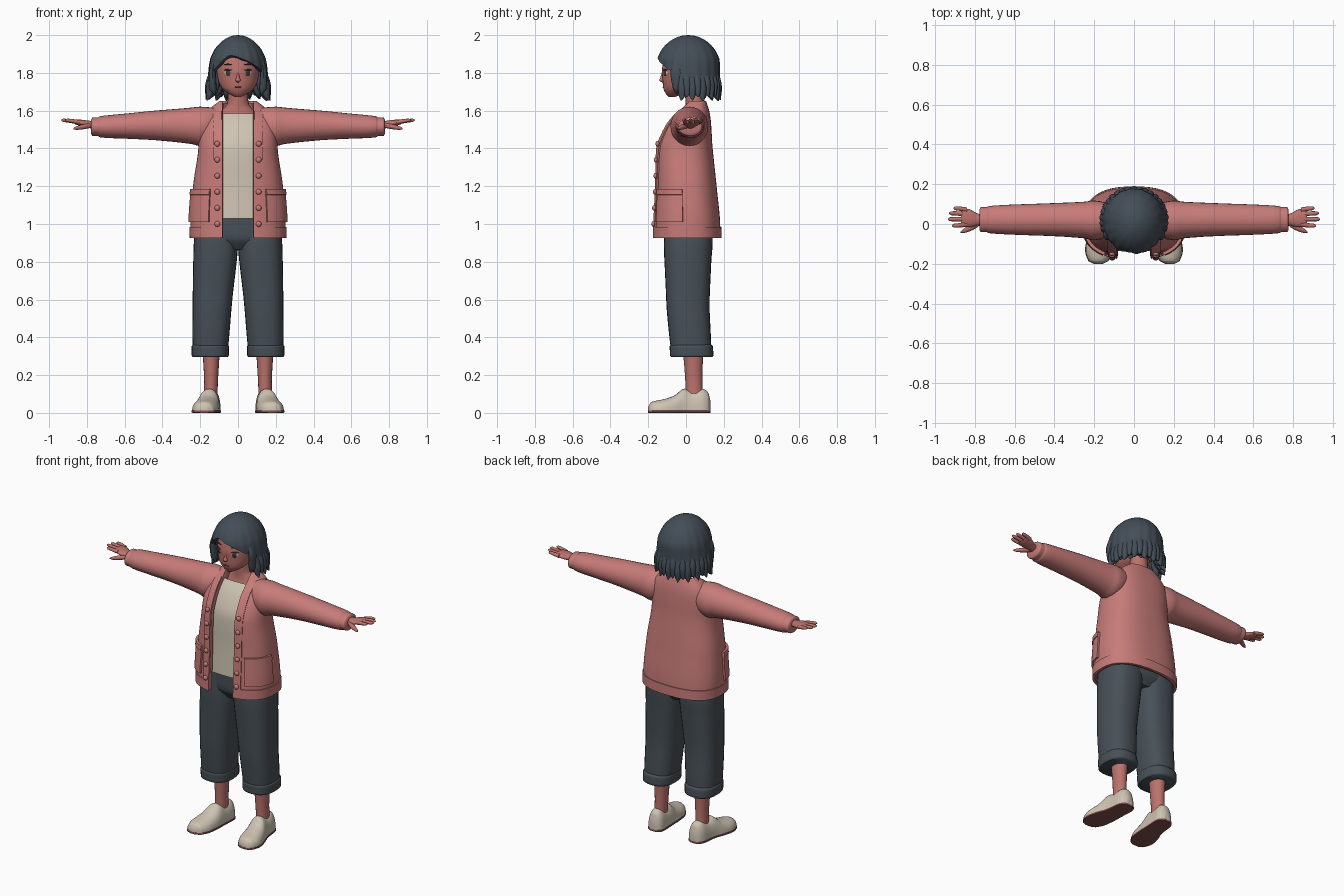
import bpy, bmesh, math, random
from mathutils import Vector, Matrix

if "Cube" in bpy.data.objects:
    bpy.data.objects.remove(bpy.data.objects["Cube"])
random.seed(4)
TAU = 2 * math.pi
SIDES = ((1, "left"), (-1, "right"))
made = []


def material(name, rgb):
    m = bpy.data.materials.new(name)
    m.use_nodes = True
    m.diffuse_color = (*rgb, 1)
    m.node_tree.nodes["Principled BSDF"].inputs["Base Color"].default_value = (*rgb, 1)
    return m


rose = material("rose wool", (.57, .2, .19))
skin = material("skin", (.5, .17, .15))
hair_grey = material("hair slate", (.057, .075, .095))
denim = material("trouser slate", (.064, .08, .095))
cream = material("cream", (.62, .55, .45))
rubber = material("sole brown", (.22, .08, .075))
ink = material("eye dark", (.05, .04, .045))


def finish(name, bm, mat, thick=0):
    me = bpy.data.meshes.new(name)
    bm.to_mesh(me)
    bm.free()
    ob = bpy.data.objects.new(name, me)
    bpy.context.collection.objects.link(ob)
    me.materials.append(mat)
    if thick:
        mod = ob.modifiers.new("thickness", "SOLIDIFY")
        mod.thickness, mod.offset = thick, -1
        bpy.context.view_layer.objects.active = ob
        bpy.ops.object.modifier_apply(modifier=mod.name)
    made.append(ob)
    return ob


def sample(tab, k):
    """Smooth, overshoot-free interpolation of table rows by first column."""
    last = len(tab) - 1
    k = min(max(k, tab[0][0]), tab[last][0])
    i = max(j for j in range(last) if tab[j][0] <= k)
    h = tab[i + 1][0] - tab[i][0]
    t = (k - tab[i][0]) / h

    def slope(j, c):
        return (tab[j + 1][c] - tab[j][c]) / (tab[j + 1][0] - tab[j][0])

    def tangent(j, c):
        if j == 0 or j == last:
            return slope(min(j, last - 1), c)
        a, b = slope(j - 1, c), slope(j, c)
        return 2 * a * b / (a + b) if a * b > 0 else 0

    w = t * t * (3 - 2 * t)
    return [tab[i][c] * (1 - w) + tab[i + 1][c] * w
            + h * t * (1 - t) * ((1 - t) * tangent(i, c) - t * tangent(i + 1, c))
            for c in range(1, len(tab[0]))]


def power(v, p):
    return math.copysign(abs(v) ** (2 / p), v)


def loft(name, axis, tab, mat, s=1, p=2, n=20, per=4, floor=None):
    """Rows: position on axis, two centre coordinates, two radii."""
    keys = [a[0] + (b[0] - a[0]) * j / per for a, b in zip(tab, tab[1:]) for j in range(per)]
    bm, rings = bmesh.new(), []
    for k in keys + [tab[-1][0]]:
        c1, c2, r1, r2 = sample(tab, k)
        ring = []
        for j in range(n):
            a = TAU * j / n
            co = [c1 + r1 * power(math.cos(a), p), c2 + r2 * power(math.sin(a), p)]
            co.insert(axis, k)
            co[0] *= s
            if floor is not None:
                co[2] = max(co[2], floor)
            ring.append(bm.verts.new(co))
        rings.append(ring)
    for lo, hi in zip(rings, rings[1:]):
        for j in range(n):
            bm.faces.new((lo[j], lo[(j + 1) % n], hi[(j + 1) % n], hi[j]))
    bm.faces.new(rings[0])
    bm.faces.new(rings[-1])
    bmesh.ops.recalc_face_normals(bm, faces=bm.faces)
    return finish(name, bm, mat)


def sheet(name, f, nu, nv, mat, thick):
    """Grid surface f(u, v), u counter-clockwise and v upward, thickened inward."""
    bm = bmesh.new()
    g = [[bm.verts.new(f(u / nu, v / nv)) for u in range(nu + 1)] for v in range(nv + 1)]
    for v in range(nv):
        for u in range(nu):
            bm.faces.new((g[v][u], g[v][u + 1], g[v + 1][u + 1], g[v + 1][u]))
    bmesh.ops.remove_doubles(bm, verts=bm.verts, dist=1e-5)
    return finish(name, bm, mat, thick)


def ball(name, loc, size, mat, turn=0):
    bm = bmesh.new()
    m = Matrix.Translation(loc) @ Matrix.Rotation(turn, 4, "Z") @ Matrix.Diagonal((*size, 1))
    bmesh.ops.create_uvsphere(bm, u_segments=16, v_segments=10, radius=1, matrix=m)
    return finish(name, bm, mat)


# Torso shape: height, centre y, half width, half depth
BODY = [(.93, .005, .25, .178), (1, .005, .252, .176), (1.2, 0, .238, .162), (1.4, -.008, .21, .149),
        (1.5, .008, .205, .127), (1.56, .025, .19, .105), (1.61, .045, .15, .075), (1.65, .055, .1, .052)]
P = 2.5
GAP = .083


def torso(a, z, off=0):
    cy, rx, ry = sample(BODY, z)
    return Vector(((rx + off) * power(math.sin(a), P), cy - (ry + off) * power(math.cos(a), P), z))


def angle_at(x, z):
    return math.asin(min(1, (x / sample(BODY, z)[1]) ** (P / 2)))


def torso_sheet(name, a0, a1, z0, z1, off, thick, mat, nu, nv):
    def f(u, v):
        z = z0 + (z1 - z0) * v
        return torso(a0(z) * (1 - u) + a1(z) * u, z, off)
    return sheet(name, f, nu, nv, mat, thick)


# Cardigan and shirt
edge = lambda z: angle_at(GAP, z)
far_edge = lambda z: TAU - angle_at(GAP, z)
torso_sheet("cardigan_body", edge, far_edge, .93, 1.65, 0, .02, rose, 64, 30)
torso_sheet("cardigan_hem", edge, far_edge, .925, .985, .006, .016, rose, 64, 4)
torso_sheet("shirt", lambda z: 0, lambda z: TAU, 1.03, 1.585, -.03, .01, cream, 48, 20)
for s, side in SIDES:
    def span(a, b):
        return (a, b) if s > 0 else (lambda z: TAU - b(z), lambda z: TAU - a(z))
    torso_sheet(side + "_button_band", *span(edge, lambda z: angle_at(GAP + .045, z)),
                .925, 1.6, .007, .015, rose, 6, 24)
    torso_sheet(side + "_pocket", *span(lambda z: .55, lambda z: 1.5), 1.01, 1.18, .011, .02, rose, 14, 6)
    torso_sheet(side + "_pocket_trim", *span(lambda z: .55, lambda z: 1.5), 1.155, 1.185, .015, .015, rose, 14, 2)
    for i in range(6):
        z = 1.0 + .085 * i
        p = torso(angle_at(GAP + .022, z), z, .01)
        ball(f"{side}_button_{i + 1}", (p.x * s, p.y, z), (.015, .011, .015), rose)
    # Sleeve with cuff
    loft(side + "_sleeve", 0, [(.08, .025, 1.54, .06, .07), (.2, .018, 1.517, .1, .104), (.25, .02, 1.52, .092, .096),
         (.43, .022, 1.522, .082, .079), (.6, .022, 1.518, .076, .066), (.73, .022, 1.515, .068, .056),
         (.74, .022, 1.515, .063, .05), (.77, .022, 1.515, .063, .049), (.778, .022, 1.515, .05, .037)],
         rose, s, n=28)
    # Hand
    loft(side + "_palm", 0, [(.74, .022, 1.522, .028, .024), (.78, .022, 1.526, .029, .02),
         (.83, .03, 1.535, .045, .017), (.86, .034, 1.54, .044, .013), (.87, .034, 1.541, .036, .008)], skin, s)
    for finger, y, tip in (("index", -.002, .915), ("middle", .025, .936), ("ring", .05, .93), ("little", .071, .908)):
        y2 = y + (y - .03) * .2
        loft(f"{side}_{finger}_finger", 0, [(.84, y, 1.539, .012, .012), (tip - .012, y2, 1.549, .01, .009),
             (tip, y2, 1.55, .003, .003)], skin, s, n=10)
    loft(side + "_thumb", 0, [(.77, .008, 1.522, .012, .012), (.81, -.012, 1.516, .018, .014),
         (.855, -.034, 1.508, .011, .01), (.872, -.041, 1.505, .003, .003)], skin, s, n=10)

# Trousers, lower legs and shoes
loft("trouser_hips", 2, [(.865, 0, .015, .08, .09), (.93, 0, .012, .2, .128), (1.06, 0, .012, .205, .128)],
     denim, p=P, n=32)
SHOE = [(-.2, .18, .012, .02, .02), (-.185, .179, .012, .048, .045), (-.12, .173, .012, .07, .06),
        (-.06, .163, .012, .066, .08), (-.01, .153, .012, .057, .116), (.03, .148, .012, .054, .104),
        (.085, .144, .012, .052, .116), (.115, .142, .012, .042, .1), (.13, .142, .012, .018, .05)]
for s, side in SIDES:
    loft(side + "_trouser_leg", 2, [(.32, .147, .028, .092, .106), (.4, .144, .022, .097, .11),
         (.6, .135, .01, .105, .115), (.8, .122, .01, .115, .124), (.9, .116, .012, .118, .129),
         (1.04, .105, .014, .115, .126)], denim, s, p=P, n=28)
    loft(side + "_trouser_cuff", 2, [(.295, .147, .03, .092, .108), (.303, .147, .03, .098, .115),
         (.35, .147, .028, .099, .115), (.362, .146, .027, .092, .106)], denim, s, p=P, n=28)
    loft(side + "_ankle", 2, [(.06, .145, .045, .036, .046), (.15, .143, .042, .036, .045),
         (.22, .142, .04, .039, .047), (.34, .142, .038, .047, .056)], skin, s)
    loft(side + "_shoe", 1, SHOE, cream, s, p=2.3, n=28, floor=.012)
    loft(side + "_shoe_sole", 1, [(y, cx, .0065, rx + .003, .0065) for y, cx, cz, rx, rz in SHOE],
         rubber, s, p=8, n=24)

# Neck, head and face
loft("neck", 2, [(1.54, 0, .045, .125, .062), (1.6, 0, .05, .085, .051), (1.64, 0, .048, .056, .05),
     (1.74, 0, .04, .05, .05)], skin)
loft("head", 2, [(1.672, 0, -.075, .016, .016), (1.69, 0, -.06, .05, .047), (1.72, 0, -.035, .086, .085),
     (1.77, 0, -.01, .108, .115), (1.82, 0, 0, .115, .127), (1.9, 0, .008, .11, .12),
     (1.96, 0, .01, .06, .07)], skin, n=32)
loft("nose", 2, [(1.75, 0, -.122, .006, .004), (1.76, 0, -.128, .014, .014), (1.775, 0, -.124, .009, .012),
     (1.81, 0, -.12, .004, .006)], skin, n=12)
ball("mouth", (0, -.12, 1.724), (.02, .004, .004), rubber)
for s, side in SIDES:
    turn = s * math.radians(28)
    ball(side + "_eye_white", (s * .052, -.109, 1.8), (.024, .0045, .015), cream, turn)
    ball(side + "_iris", (s * .052, -.111, 1.8), (.015, .0048, .018), ink, turn)
    ball(side + "_upper_lash", (s * .053, -.11, 1.816), (.025, .0048, .004), ink, turn)
    ball(side + "_eyebrow", (s * .053, -.111, 1.845), (.024, .0045, .0035), ink, turn)
    ball(side + "_ear", (s * .114, .0, 1.775), (.014, .022, .032), skin)

# Hair cap: height, centre y, half width, half depth; and fringe height by angle
HAIR = [(1.66, .02, .166, .158), (1.72, .02, .164, .16), (1.8, .015, .157, .163), (1.86, .013, .15, .165),
        (1.92, .012, .126, .142), (1.96, .012, .093, .107), (1.985, .012, .058, .067),
        (1.997, .012, .027, .031), (2, .012, 0, 0)]
FRINGE = [(-180, 1.685), (-76, 1.69), (-64, 1.79), (-45, 1.835), (-16, 1.892), (15, 1.868), (45, 1.825),
          (64, 1.79), (76, 1.69), (180, 1.685)]


def hair_cap(u, v):
    deg = 360 * u - 180
    a = math.radians(deg)
    t = 1 - v
    z = 2 - (2 - sample(FRINGE, deg)[0]) * t * t
    cy, rx, ry = sample(HAIR, z)
    k = 1 + .012 * t * math.sin(18 * a)
    return Vector((rx * k * math.sin(a), cy - ry * k * math.cos(a), z))


sheet("hair_cap", hair_cap, 120, 22, hair_grey, .022)

# Hanging pointed locks round the sides and back, in an outer and an inner layer
for layer, reach, count, drop in (("outer", .93, 21, 1.65), ("inner", .78, 17, 1.665)):
    for i in range(count):
        a = math.radians(74 + 212 * i / (count - 1))
        tip = drop + .02 * (i % 2) + random.uniform(0, .012)
        rows = []
        for z, r, flick in ((tip, .003, 1.1), (tip + .025, .017, 1.02), (tip + .07, .024, .99), (1.81, .012, .96)):
            cy, rx, ry = sample(HAIR, z)
            k = reach * flick
            rows.append((z, rx * k * math.sin(a), cy - ry * k * math.cos(a), r, r))
        loft(f"{layer}_hair_lock_{i + 1}", 2, rows, hair_grey, n=10)
for s, side in SIDES:
    loft(side + "_cheek_lock", 2, [(1.685, .122, -.05, .003, .003), (1.72, .134, -.048, .02, .022),
         (1.8, .136, -.05, .018, .032), (1.86, .128, -.05, .01, .02)], hair_grey, s, n=12)

# Smooth shading that keeps hard edges
bpy.ops.object.select_all(action="DESELECT")
for ob in made:
    ob.select_set(True)
bpy.context.view_layer.objects.active = made[0]
bpy.ops.object.shade_smooth_by_angle(angle=math.radians(45))
